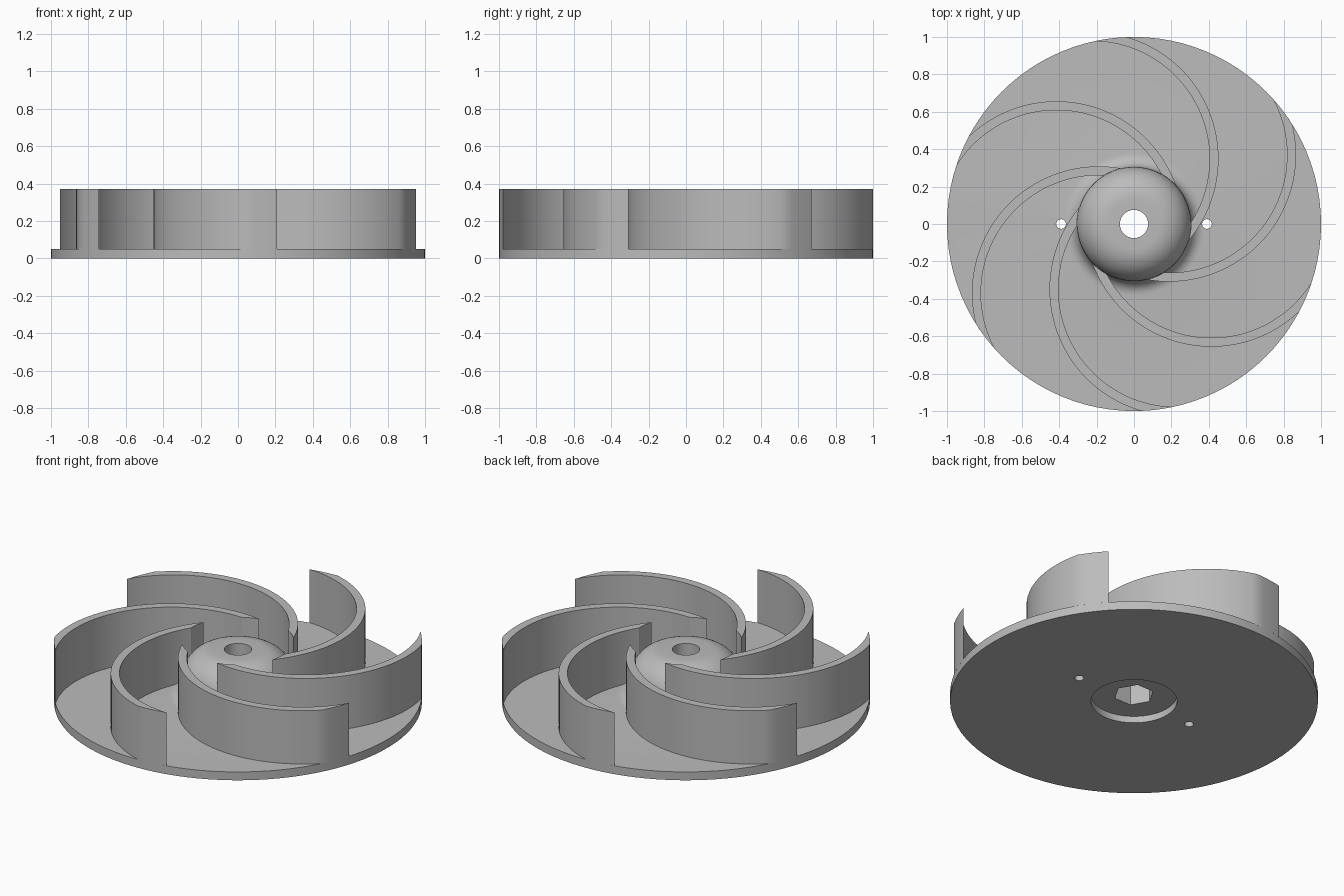
import bpy, bmesh, math
from math import pi, sin, cos, atan2, acos, radians

if "Cube" in bpy.data.objects:
    bpy.data.objects.remove(bpy.data.objects["Cube"])

grey = bpy.data.materials.new("plain_grey")
grey.diffuse_color = (0.5, 0.5, 0.5, 1)
grey.use_nodes = True
grey.node_tree.nodes["Principled BSDF"].inputs["Base Color"].default_value = grey.diffuse_color


def finish(bm, name):
    bmesh.ops.recalc_face_normals(bm, faces=bm.faces)
    me = bpy.data.meshes.new(name)
    bm.to_mesh(me)
    bm.free()
    ob = bpy.data.objects.new(name, me)
    bpy.context.collection.objects.link(ob)
    me.materials.append(grey)
    return ob


def select(ob):
    bpy.ops.object.select_all(action='DESELECT')
    ob.select_set(True)
    bpy.context.view_layer.objects.active = ob


def prism(pts, z0, z1, name):
    bm = bmesh.new()
    f = bm.faces.new([bm.verts.new((x, y, z0)) for x, y in pts])
    new = bmesh.ops.extrude_face_region(bm, geom=[f])["geom"]
    bmesh.ops.translate(bm, vec=(0, 0, z1 - z0),
                        verts=[v for v in new if isinstance(v, bmesh.types.BMVert)])
    return finish(bm, name)


def lathe(profile, n, name):
    bm = bmesh.new()
    rings = [[bm.verts.new((r * cos(2 * pi * i / n), r * sin(2 * pi * i / n), z))
              for r, z in profile] for i in range(n)]
    m = len(profile)
    for i in range(n):
        a, b = rings[i], rings[(i + 1) % n]
        for j in range(m):
            k = (j + 1) % m
            bm.faces.new((a[j], b[j], b[k], a[k]))
    return finish(bm, name)


def circle(cx, cy, r, n):
    return [(cx + r * cos(2 * pi * i / n), cy + r * sin(2 * pi * i / n)) for i in range(n)]


# base disc and domed hub, one turned profile with bore and underside recess
HUB, TOP, ROUND, FIL = 0.305, 0.32, 0.17, 0.075
profile = [(0.075, 0.04), (0.234, 0.04), (0.234, 0), (1, 0), (1, 0.05)]
profile += [(HUB + FIL - FIL * sin(t * pi / 16), 0.05 + FIL - FIL * cos(t * pi / 16))
            for t in range(9)]
profile += [(HUB - ROUND + ROUND * cos(t * pi / 24), TOP - ROUND + ROUND * sin(t * pi / 24))
            for t in range(13)]
profile.append((0.075, TOP))
disc = lathe(profile, 96, "disc_and_hub")

# hexagonal nut pocket and two small through holes
cutters = [prism(circle(0, 0, 0.11, 6), -0.1, 0.22, "hex_cutter")]
cutters += [prism(circle(s * 0.39, 0, 0.026, 20), -0.1, 0.2, "pin_hole_cutter") for s in (-1, 1)]
select(disc)
for c in cutters:
    c.hide_render = True
    mod = disc.modifiers.new("cut", 'BOOLEAN')
    mod.operation, mod.solver, mod.object = 'DIFFERENCE', 'EXACT', c
    bpy.ops.object.modifier_apply(modifier=mod.name)
for c in cutters:
    bpy.data.objects.remove(c)

# six curved blades: ring segments trimmed by the hub and the disc rim
D, R_OUT, R_IN = 0.415, 0.678, 0.63


def polar(R, rho):
    """Polar angle where the blade arc of radius R meets the circle of radius rho."""
    return -acos((rho * rho + D * D - R * R) / (2 * rho * D))


def arc(R, n=40):
    """Blade arc from the rim to the hub."""
    ends = []
    for rho in (1.0, HUB):
        p = polar(R, rho)
        ends.append(atan2(rho * sin(p), rho * cos(p) - D))
    a, b = ends
    return [(D + R * cos(a + (b - a) * i / n), R * sin(a + (b - a) * i / n)) for i in range(n + 1)]


def trim(rho, ra, rb, n=4):
    """Points strictly between two arc ends on a trimming circle."""
    a, b = polar(ra, rho), polar(rb, rho)
    return [(rho * cos(a + (b - a) * i / n), rho * sin(a + (b - a) * i / n)) for i in range(1, n)]


outline = arc(R_OUT) + trim(HUB, R_OUT, R_IN) + arc(R_IN)[::-1] + trim(1.0, R_IN, R_OUT)
parts = [disc]
for k in range(6):
    g = radians(183 + 60 * k)
    pts = [(x * cos(g) - y * sin(g), x * sin(g) + y * cos(g)) for x, y in outline]
    parts.append(prism(pts, 0.05, 0.37, f"blade_{k + 1}"))

for ob in parts:
    select(ob)
    bpy.ops.object.shade_smooth_by_angle(angle=radians(30))
